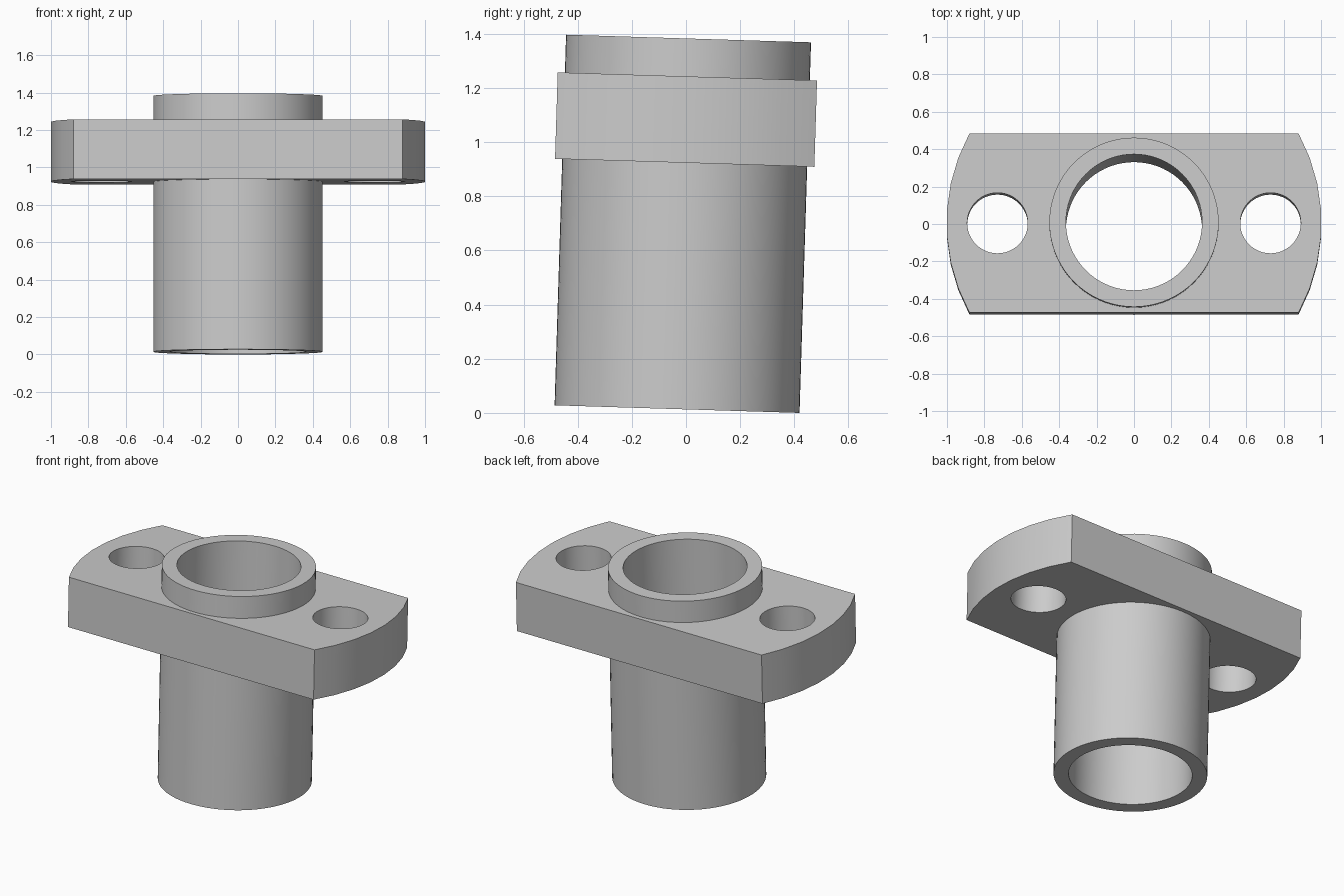
import bpy, bmesh, math
from mathutils import Matrix

cube = bpy.data.objects.get("Cube")
if cube:
    bpy.data.objects.remove(cube, do_unlink=True)

TILT = -0.031                       # slight lean of the whole part about x
LENGTH, OUTER, BORE = 1.369, 0.4525, 0.364
PLATE_LOW, PLATE_HIGH, HALF_DEPTH = 0.91, 1.229, 0.479
BOLT_X, BOLT_R = 0.73, 0.162

grey = bpy.data.materials.new("plain grey")
grey.use_nodes = True
colour = (0.6, 0.6, 0.6, 1)
grey.diffuse_color = colour
grey.node_tree.nodes["Principled BSDF"].inputs["Base Color"].default_value = colour


def prism(name, outline, low, high):
    """Extrude a closed outline upward from low to high."""
    bm = bmesh.new()
    base = bm.faces.new([bm.verts.new((x, y, low)) for x, y in outline])
    top = bmesh.ops.extrude_face_region(bm, geom=[base], use_keep_orig=True)
    verts = [v for v in top["geom"] if isinstance(v, bmesh.types.BMVert)]
    bmesh.ops.translate(bm, verts=verts, vec=(0, 0, high - low))
    bmesh.ops.recalc_face_normals(bm, faces=bm.faces)
    mesh = bpy.data.meshes.new(name)
    bm.to_mesh(mesh)
    bm.free()
    mesh.materials.append(grey)
    obj = bpy.data.objects.new(name, mesh)
    bpy.context.collection.objects.link(obj)
    return obj


def circle(radius, cx=0, count=72):
    turn = 2 * math.pi / count
    return [(cx + radius * math.cos(i * turn), radius * math.sin(i * turn))
            for i in range(count)]


def combine(target, other, operation):
    """Apply a boolean and discard the helper."""
    bpy.context.view_layer.objects.active = target
    mod = target.modifiers.new(operation, 'BOOLEAN')
    mod.operation, mod.solver, mod.object = operation, 'EXACT', other
    bpy.ops.object.modifier_apply(modifier=mod.name)
    bpy.data.objects.remove(other, do_unlink=True)


# Flange plate: flat front and back, faceted arcs at both ends
SEGMENTS = 7
half = math.asin(HALF_DEPTH)
radius = 1 / math.cos(half / SEGMENTS)
right_arc = [(radius * math.cos(a), HALF_DEPTH * math.sin(a) / math.sin(half))
             for a in (half * (2 * i / SEGMENTS - 1) for i in range(SEGMENTS + 1))]
outline = right_arc + [(-x, -y) for x, y in right_arc]
body = prism("flanged_sleeve", outline, PLATE_LOW, PLATE_HIGH)

# Sleeve through the plate, then its bore and the two bolt holes
combine(body, prism("sleeve", circle(OUTER), 0, LENGTH), 'UNION')
combine(body, prism("bore_cutter", circle(BORE), -0.1, LENGTH + 0.1), 'DIFFERENCE')
for side in (-1, 1):
    cutter = prism("bolt_cutter", circle(BOLT_R, side * BOLT_X, 48),
                   PLATE_LOW - 0.1, PLATE_HIGH + 0.1)
    combine(body, cutter, 'DIFFERENCE')

# Lean the part and set it on the ground
body.data.transform(Matrix.Translation((0, -0.033, 0)) @ Matrix.Rotation(TILT, 4, 'X'))
lowest = min(v.co.z for v in body.data.vertices)
body.data.transform(Matrix.Translation((0, 0, -lowest)))

bpy.ops.object.select_all(action='DESELECT')
body.select_set(True)
bpy.context.view_layer.objects.active = body
bpy.ops.object.shade_smooth_by_angle(angle=math.radians(30))
